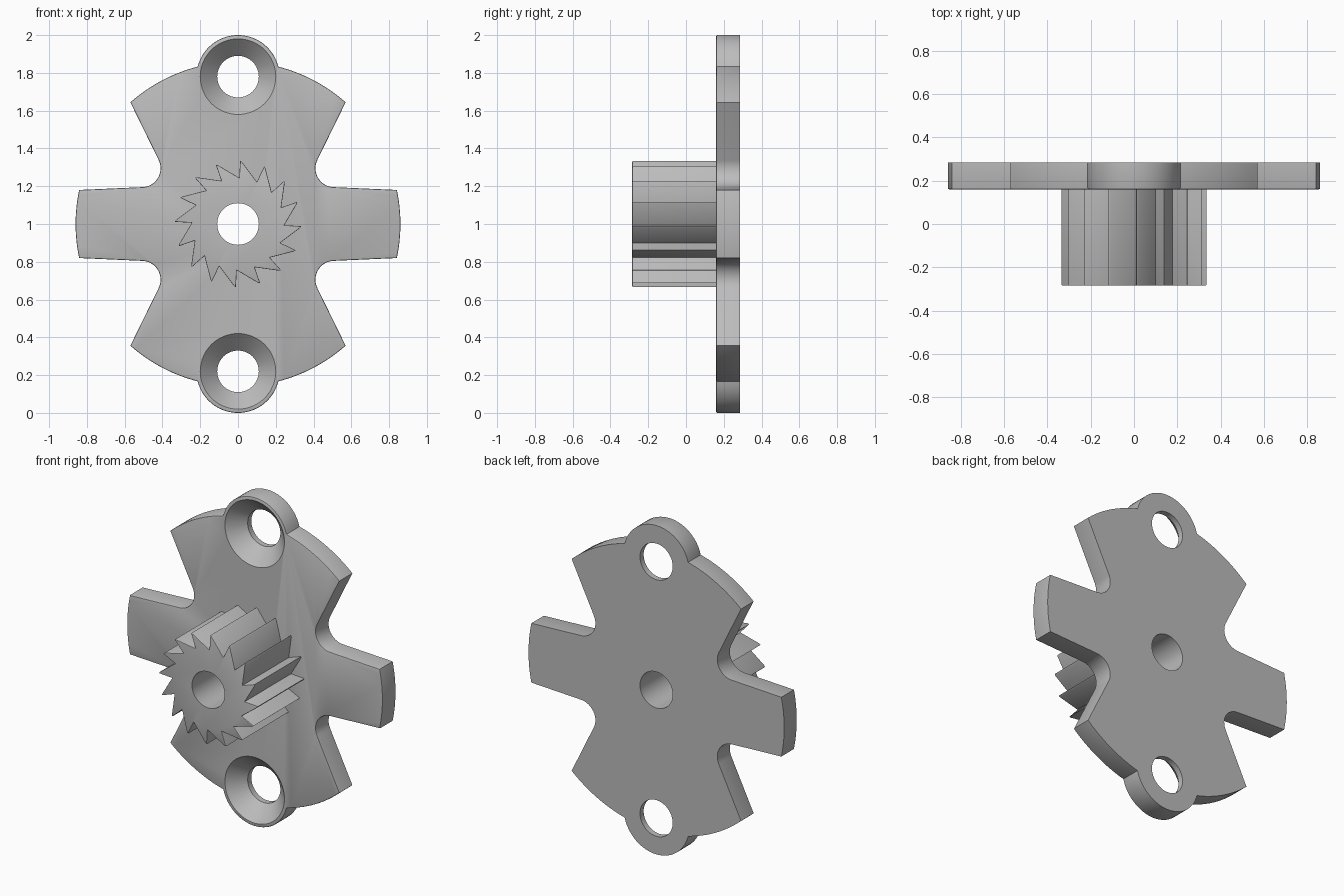
import bpy, bmesh
from math import sin, cos, radians, pi
from mathutils import Matrix

cube = bpy.data.objects.get("Cube")
if cube:
    bpy.data.objects.remove(cube, do_unlink=True)

FRONT, FACE, BACK = -0.285, 0.16, 0.285   # gear front, plate front, plate back
BORE, RIM, LOBE, LOBE_Z = 0.11, 0.86, 0.22, 0.78

grey = bpy.data.materials.new("plain grey")
grey.use_nodes = True
grey.diffuse_color = (0.5, 0.5, 0.5, 1)
grey.node_tree.nodes["Principled BSDF"].inputs["Base Color"].default_value = (0.5, 0.5, 0.5, 1)


def to_object(name, bm):
    bmesh.ops.recalc_face_normals(bm, faces=bm.faces)
    mesh = bpy.data.meshes.new(name)
    bm.to_mesh(mesh)
    bm.free()
    mesh.materials.append(grey)
    ob = bpy.data.objects.new(name, mesh)
    bpy.context.collection.objects.link(ob)
    return ob


def arc(cx, cz, r, a0, a1, n):
    """Points along an arc, angles in degrees."""
    angles = [radians(a0 + (a1 - a0) * i / n) for i in range(n + 1)]
    return [(cx + r * cos(a), cz + r * sin(a)) for a in angles]


def prism(name, outline, y0, y1, edge):
    """Extrude an outline along y, easing its front edge."""
    bm = bmesh.new()
    face = bm.faces.new([bm.verts.new((x, y0, z + 1)) for x, z in outline])
    rim = list(face.edges)
    new = bmesh.ops.extrude_face_region(bm, geom=[face], use_keep_orig=True)
    moved = [v for v in new["geom"] if isinstance(v, bmesh.types.BMVert)]
    bmesh.ops.translate(bm, verts=moved, vec=(0, y1 - y0, 0))
    bmesh.ops.recalc_face_normals(bm, faces=bm.faces)
    bmesh.ops.bevel(bm, geom=rim, offset=edge, segments=2, profile=0.5, affect='EDGES')
    return to_object(name, bm)


def cutter(name, r0, r1, y0, y1, z):
    """Round cutter along y, radius r0 at y0 and r1 at y1."""
    bm = bmesh.new()
    place = Matrix.Translation((0, (y0 + y1) / 2, z)) @ Matrix.Rotation(-pi / 2, 4, 'X')
    bmesh.ops.create_cone(bm, cap_ends=True, segments=64, radius1=r0, radius2=r1,
                          depth=y1 - y0, matrix=place)
    ob = to_object(name, bm)
    ob.hide_render = True
    return ob


def cut(ob, cutters):
    bpy.context.view_layer.objects.active = ob
    for c in cutters:
        mod = ob.modifiers.new("cut", 'BOOLEAN')
        mod.operation, mod.solver, mod.object = 'DIFFERENCE', 'EXACT', c
        bpy.ops.object.modifier_apply(modifier=mod.name)


# Plate outline: one quarter, then mirrored twice
quarter = arc(0, 0, RIM, 0, 12.1, 6)                 # side arm end
quarter += arc(0.51, 0.295, 0.1, -92.5, -206, 16)    # notch fillet
quarter += arc(0, 0, RIM, 48.5, 75.6, 12)            # wide rim
quarter += arc(0, LOBE_Z, LOBE, 14, 90, 16)[1:]      # screw lobe
half = quarter + [(-x, z) for x, z in reversed(quarter[:-1])]
outline = half + [(x, -z) for x, z in reversed(half[1:-1])]
plate = prism("mounting_plate", outline, FACE, BACK, 0.006)

# Saw-toothed gear: radial steep flank, long sloping flank
TEETH = 16
teeth = []
for i in range(TEETH):
    tip = 360 * i / TEETH - 1.5
    teeth += arc(0, 0, 0.245, tip, tip, 1)[:1]
    teeth += arc(0, 0, 0.334, tip - 0.5, tip - 2, 1)[::-1][1:]
    teeth += arc(0, 0, 0.330, tip - 2, tip - 2, 1)[:1]
# run each tooth from its long flank up to the tip and down the steep flank
ordered = []
for i in range(TEETH):
    root, crest, shoulder = teeth[3 * i:3 * i + 3]
    ordered += [shoulder, crest, root]
gear = prism("ratchet_gear", ordered, FRONT, FACE, 0.004)

# Centre bore and countersunk screw holes
bore = cutter("bore_cutter", BORE, BORE, -0.5, 0.5, 1)
screws = []
for side in (-1, 1):
    z = 1 + side * LOBE_Z
    screws.append(cutter("hole_cutter", BORE, BORE, 0, 0.5, z))
    screws.append(cutter("sink_cutter", 0.21, BORE - 0.005, FACE - 0.01, FACE + 0.095, z))
cut(plate, [bore] + screws)
cut(gear, [bore])
for c in [bore] + screws:
    bpy.data.objects.remove(c, do_unlink=True)

# Smooth the arcs, keep the edges crisp
bpy.ops.object.select_all(action='DESELECT')
for ob in (plate, gear):
    ob.select_set(True)
bpy.context.view_layer.objects.active = plate
bpy.ops.object.shade_smooth_by_angle(angle=radians(30))
